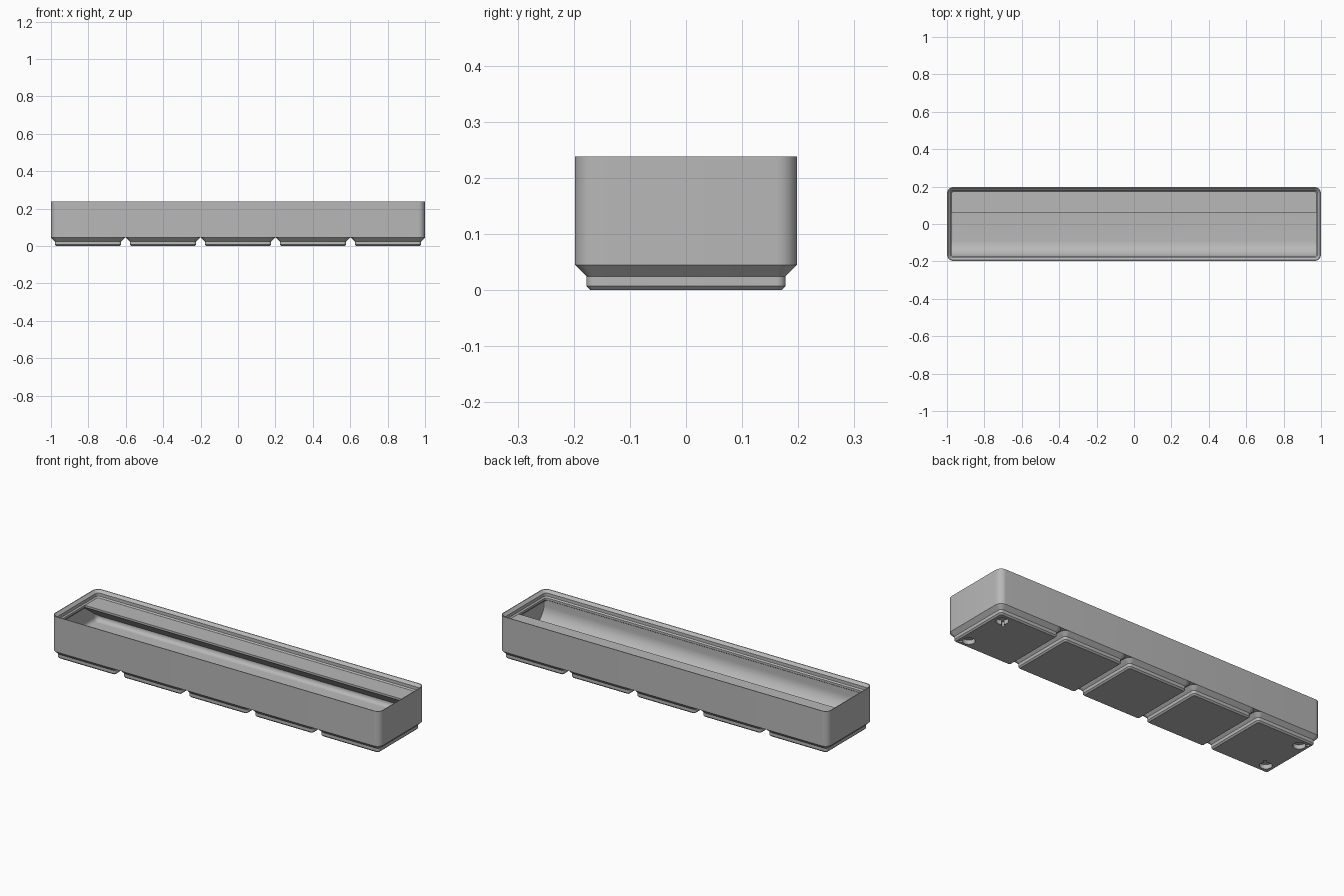
import bpy
import bmesh
from math import sin, cos, pi, radians, tan

MM = 2 / 209.5            # one design millimetre in model units
HALF_X, HALF_Y = 104.75, 20.75
CORNER = 3.75
FLOOR, RIM_BASE, TOP = 7.0, 21.0, 24.93

if "Cube" in bpy.data.objects:
    bpy.data.objects.remove(bpy.data.objects["Cube"], do_unlink=True)

grey = bpy.data.materials.new("plain grey")
grey.use_nodes = True
grey.diffuse_color = (0.48, 0.48, 0.48, 1)
shader = next(n for n in grey.node_tree.nodes if n.type == 'BSDF_PRINCIPLED')
shader.inputs["Base Color"].default_value = grey.diffuse_color


def finish(name, bm):
    bmesh.ops.recalc_face_normals(bm, faces=bm.faces)
    bmesh.ops.scale(bm, vec=(MM, MM, MM), verts=bm.verts)
    mesh = bpy.data.meshes.new(name)
    bm.to_mesh(mesh)
    bm.free()
    mesh.materials.append(grey)
    obj = bpy.data.objects.new(name, mesh)
    bpy.context.collection.objects.link(obj)
    return obj


def loft(name, half_x, half_y, radius, steps, cx=0):
    """Stack rounded rectangles, each given as (inset, z), and cap both ends."""
    bm = bmesh.new()
    rings = []
    for inset, z in steps:
        r = max(radius - inset, 0.3)
        dx, dy = half_x - inset - r, half_y - inset - r
        ring = []
        for q, (sx, sy) in enumerate(((1, 1), (-1, 1), (-1, -1), (1, -1))):
            for k in range(9):
                a = (q + k / 8) * pi / 2
                ring.append(bm.verts.new((cx + sx * dx + r * cos(a), sy * dy + r * sin(a), z)))
        rings.append(ring)
    for lower, upper in zip(rings, rings[1:]):
        for i in range(len(lower)):
            j = (i + 1) % len(lower)
            bm.faces.new((lower[i], lower[j], upper[j], upper[i]))
    bm.faces.new(rings[0])
    bm.faces.new(rings[-1])
    return finish(name, bm)


def extrude_x(name, profile, half_x):
    """Sweep a (y, z) profile along the length."""
    bm = bmesh.new()
    ends = [[bm.verts.new((x, y, z)) for y, z in profile] for x in (-half_x, half_x)]
    for i in range(len(profile)):
        j = (i + 1) % len(profile)
        bm.faces.new((ends[0][i], ends[0][j], ends[1][j], ends[1][i]))
    bm.faces.new(ends[0])
    bm.faces.new(ends[1])
    return finish(name, bm)


def boolean(obj, cutter, operation):
    mod = obj.modifiers.new(operation.lower(), 'BOOLEAN')
    mod.operation = operation
    mod.solver = 'EXACT'
    mod.object = cutter
    bpy.context.view_layer.objects.active = obj
    bpy.ops.object.modifier_apply(modifier=mod.name)


def smooth(obj):
    bpy.ops.object.select_all(action='DESELECT')
    obj.select_set(True)
    bpy.context.view_layer.objects.active = obj
    bpy.ops.object.shade_smooth_by_angle(angle=radians(30))


parts = []

# Outer shell, stacking rim, inner walls and rounded floor as one loft
wall, fillet = 0.95, 2.4
steps = [(0, 4.75), (0, TOP), (0.45, TOP), (1.9, 23.5), (1.9, 21.7), (2.6, RIM_BASE),
         (2.6, 19.8), (wall, 18.15), (wall, FLOOR + fillet)]
for k in range(1, 7):
    a = k / 6 * pi / 2
    steps.append((wall + fillet * (1 - cos(a)), FLOOR + fillet * (1 - sin(a))))
parts.append(loft("bin_shell", HALF_X, HALF_Y, CORNER, steps))

# Helper that trims the inserts so they end inside the walls
core = loft("insert_trim", HALF_X, HALF_Y, CORNER, [(0.5, 5), (0.5, RIM_BASE)])

# Label shelf along the back, with a sloped underside
tip, back = 6.5, 21.0
shelf = extrude_x("label_shelf", [
    (tip, RIM_BASE - 0.02), (back, RIM_BASE - 0.02),
    (back, 19.8 - (back - tip) * tan(radians(37))), (tip, 19.8)], HALF_X + 1)

# Curved finger scoop along the front
face, scoop_r = -18.4, 9.0
curve = [(face + scoop_r * (1 - cos(k / 12 * pi / 2)), FLOOR + 0.02 + scoop_r * (1 - sin(k / 12 * pi / 2)))
         for k in range(13)]
scoop = extrude_x("finger_scoop", [(-21.5, 6), (-21.5, RIM_BASE - 0.3), (face, RIM_BASE - 0.3)]
                  + curve + [(curve[-1][0], 6)], HALF_X + 1)

for insert in (shelf, scoop):
    boolean(insert, core, 'INTERSECT')
    parts.append(insert)
bpy.data.objects.remove(core, do_unlink=True)


def magnet_cutter(x, y, sx, sy):
    """Round pocket with a narrow slot towards the middle of the foot."""
    bm = bmesh.new()
    outline = []
    toward = (0 if sy < 0 else pi) + (pi / 4 if sx * sy > 0 else -pi / 4)
    for k in range(33):
        a = 0.2 + k / 32 * (2 * pi - 0.4)
        outline.append((3.25 * cos(a), 3.25 * sin(a)))
    outline += [(5.2, -0.65), (5.2, 0.65)]
    rings = [[bm.verts.new((x + u * cos(toward) - v * sin(toward),
                            y + u * sin(toward) + v * cos(toward), z)) for u, v in outline]
             for z in (-1, 2.4)]
    for i in range(len(outline)):
        j = (i + 1) % len(outline)
        bm.faces.new((rings[0][i], rings[0][j], rings[1][j], rings[1][i]))
    bm.faces.new(rings[0])
    bm.faces.new(rings[1])
    return finish("pocket_cutter", bm)


# Five stepped feet; the two end feet have pockets at their outer corners
for n in range(-2, 3):
    foot = loft(f"foot_{n + 3}", HALF_Y, HALF_Y, CORNER,
                [(2.95, 0), (2.15, 0.8), (2.15, 2.6), (0, 4.75), (0.02, 5.0)], cx=n * 42)
    if abs(n) == 2:
        sx = n // 2
        for sy in (-1, 1):
            cutter = magnet_cutter(n * 42 + sx * 13, sy * 13, sx, sy)
            # slot points from the pocket towards the foot centre
            boolean(foot, cutter, 'DIFFERENCE')
            bpy.data.objects.remove(cutter, do_unlink=True)
    parts.append(foot)

for part in parts:
    smooth(part)
